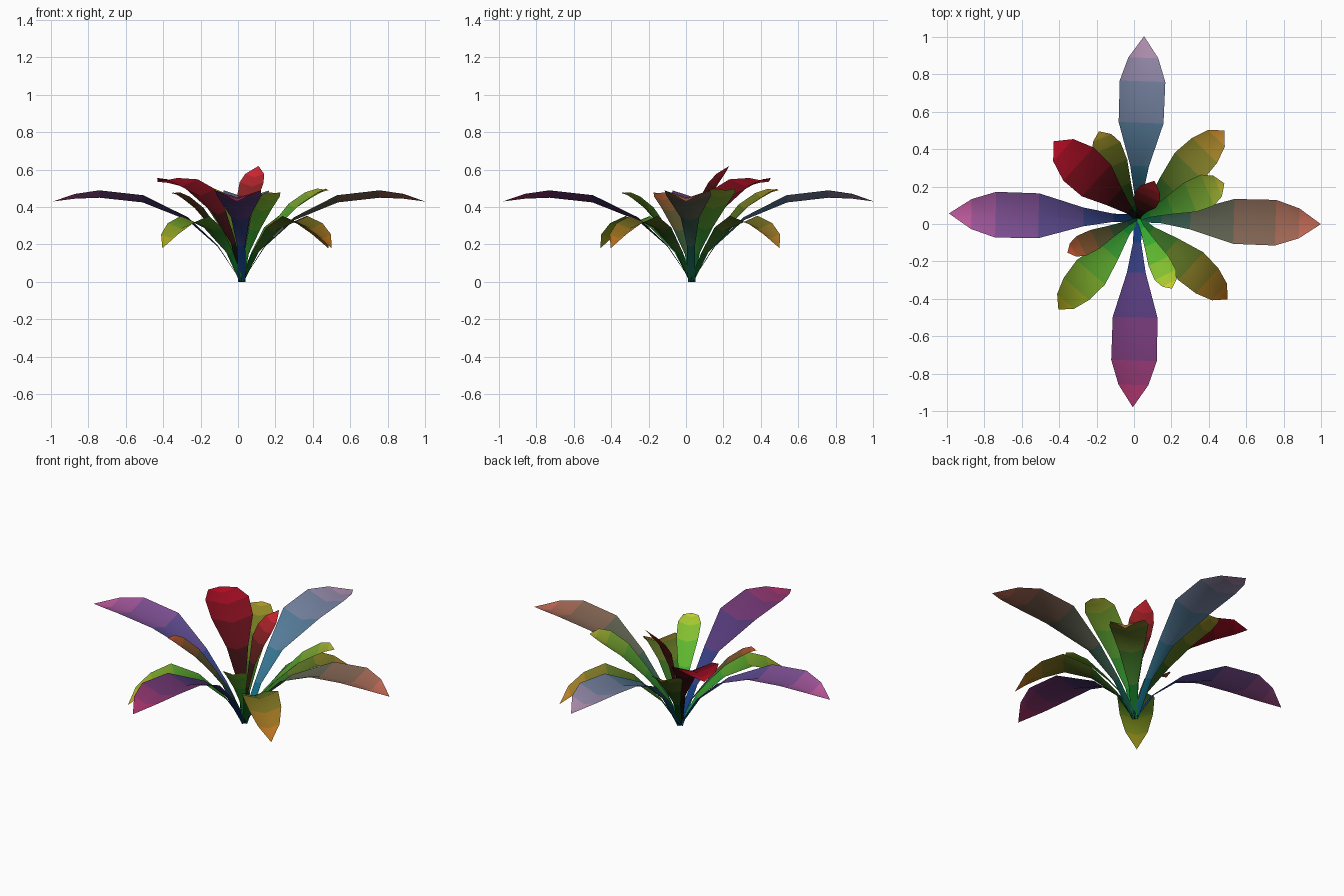
import bpy, math
from mathutils import Vector

if "Cube" in bpy.data.objects:
    bpy.data.objects.remove(bpy.data.objects["Cube"])

BASE = Vector((0.02, 0.03, 0))

# Leaf styles: midrib stations (reach, height, half width)
LARGE = [(0, 0, .02), (.13, .19, .022), (.29, .33, .05), (.53, .425, .12),
         (.76, .45, .122), (.89, .445, .08), (1.01, .43, 0)]
DROOPING = [(0, 0, .015), (.10, .15, .025), (.24, .27, .065), (.39, .32, .1),
            (.51, .285, .09), (.60, .235, .06), (.66, .18, 0)]
RAISED = [(0, 0, .015), (.07, .15, .02), (.19, .28, .05), (.31, .39, .085),
          (.41, .45, .09), (.47, .48, .06), (.51, .49, 0)]
RED = [(0, 0, .015), (.06, .20, .02), (.17, .36, .06), (.30, .46, .115),
       (.43, .51, .12), (.54, .53, .08), (.61, .535, 0)]
INNER = [(0, 0, .015), (.02, .2, .015), (.05, .34, .03), (.09, .45, .065),
         (.13, .51, .07), (.17, .56, .055), (.22, .62, 0)]


def leaf_material(name, root, tip, t):
    mat = bpy.data.materials.new(name)
    # displayed colour converted to linear
    mat.diffuse_color = [(a + (b - a) * t) ** 2.2 for a, b in zip(root, tip)] + [1]
    mat.use_nodes = True
    mat.node_tree.nodes["Principled BSDF"].inputs["Base Color"].default_value = mat.diffuse_color
    return mat


def leaf(name, style, angle, root, tip, reach=1.0, height=1.0, width=1.0):
    """Gutter-shaped leaf sheet: a low midrib between two raised edges."""
    a = math.radians(angle)
    out = Vector((math.cos(a), math.sin(a), 0))
    side = Vector((-math.sin(a), math.cos(a), 0))
    verts, faces = [], []
    for r, z, w in style[:-1]:
        mid = BASE + out * r * reach + Vector((0, 0, z * height))
        w *= width
        # the edges start level at the ground and rise with the leaf width
        lift = Vector((0, 0, w * .32 if z else 0))
        verts += [mid + side * w + lift, mid, mid - side * w + lift]
    r, z, _ = style[-1]
    verts.append(BASE + out * r * reach + Vector((0, 0, z * height)))
    rows = len(style) - 1
    for i in range(rows - 1):
        for j in (0, 1):
            k = 3 * i + j
            faces.append((k, k + 3, k + 4, k + 1))
    k, end = 3 * (rows - 1), 3 * rows
    faces += [(k, end, k + 1), (k + 1, end, k + 2)]
    mesh = bpy.data.meshes.new(name)
    mesh.from_pydata(verts, [], faces)
    for i in range(rows):
        mesh.materials.append(leaf_material(f"{name}_{i}", root, tip, i / (rows - 1)))
    for i, p in enumerate(mesh.polygons):
        p.material_index = i // 2
        p.use_smooth = True
    ob = bpy.data.objects.new(name, mesh)
    bpy.context.collection.objects.link(ob)


BLUE, TEAL, GREEN = (.1, .25, .5), (.1, .42, .52), (.1, .55, .2)

# Four long spreading leaves
leaf("long_leaf_left", LARGE, 178.5, BLUE, (.75, .36, .62))
leaf("long_leaf_right", LARGE, -1.8, (.1, .35, .3), (.77, .42, .34), reach=.97)
leaf("long_leaf_back", LARGE, 88, TEAL, (.7, .57, .7), reach=.965)
leaf("long_leaf_front", LARGE, 268.5, BLUE, (.68, .22, .43))

# Drooping diagonal leaves
leaf("drooping_leaf_front_left", DROOPING, 229, GREEN, (.68, .66, .15), reach=.98)
leaf("drooping_leaf_front_right", DROOPING, 318, (.1, .4, .15), (.72, .45, .14), reach=.98)
leaf("drooping_leaf_back_right", DROOPING, 45.5, (.1, .4, .15), (.75, .52, .18), width=1.05)

# Raised leaves between them
leaf("raised_leaf_right", RAISED, 22, GREEN, (.7, .68, .2), reach=.98)
leaf("raised_leaf_back", RAISED, 114, (.08, .3, .1), (.68, .58, .18), width=.9)
leaf("raised_leaf_left", RAISED, 206, (.08, .32, .2), (.75, .32, .18), reach=.82, height=.97, width=.65)
leaf("raised_leaf_front", RAISED, 296, (.1, .65, .2), (.78, .8, .2), reach=.82, height=.97, width=.7)

# Upright red leaves
leaf("red_leaf_back_left", RED, 137.5, (.08, .08, .07), (.75, .08, .17))
leaf("red_leaf_inner", INNER, 66, (.08, .12, .08), (.8, .16, .2))
